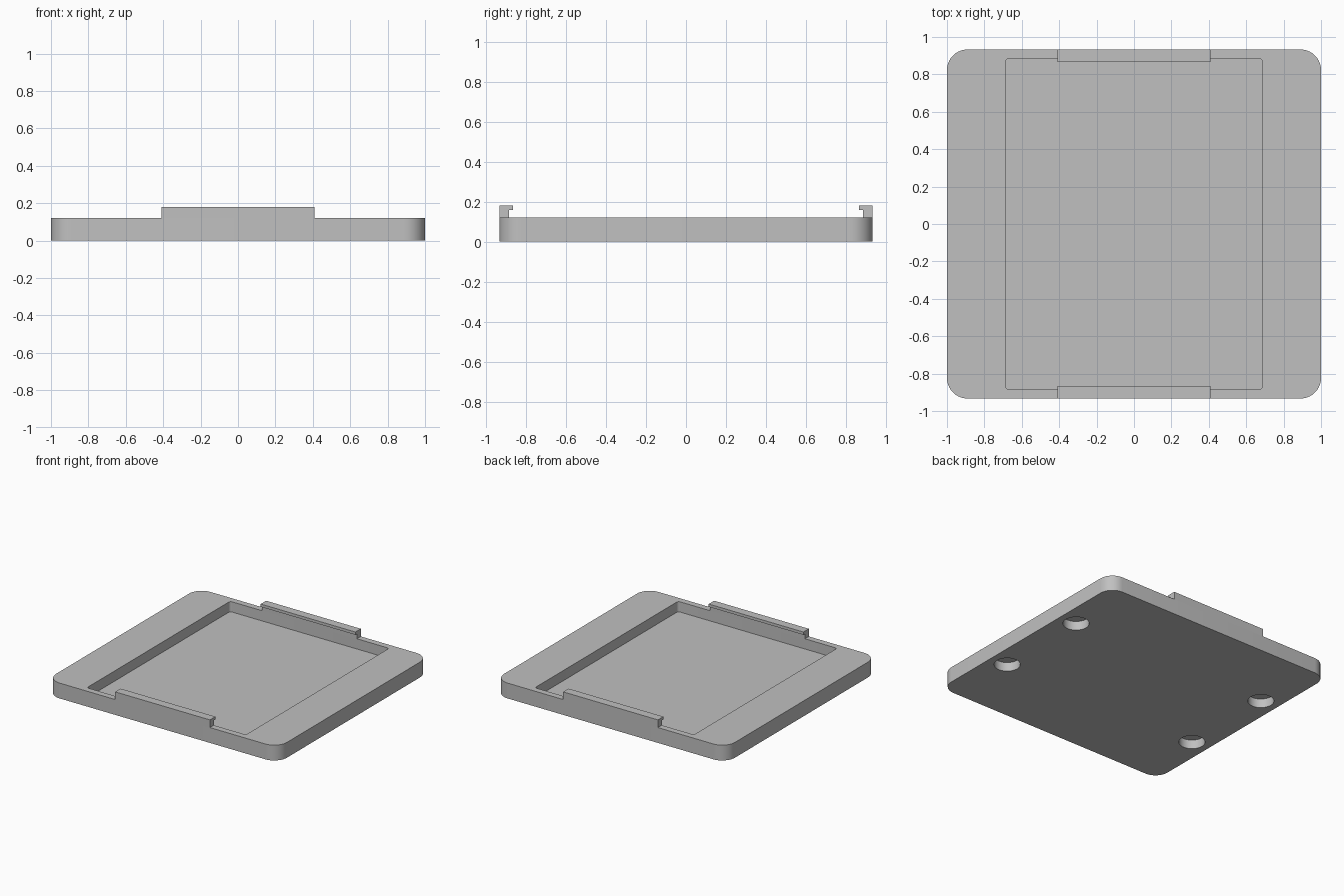
import bpy
import bmesh
from math import cos, sin, pi, radians

if "Cube" in bpy.data.objects:
    bpy.data.objects.remove(bpy.data.objects["Cube"])

HALF_X, HALF_Y, HEIGHT = 1.0, 0.933, 0.12
POCKET_X, POCKET_Y, FLOOR = 0.688, 0.885, 0.04
CLIP_X, CLIP_TOP = 0.41, 0.18

grey = bpy.data.materials.new("plain grey")
grey.use_nodes = True
colour = (0.53, 0.53, 0.53, 1)
grey.diffuse_color = colour
grey.node_tree.nodes["Principled BSDF"].inputs["Base Color"].default_value = colour


def prism(name, base, shift):
    """Extrude a closed outline of 3D points along shift."""
    bm = bmesh.new()
    face = bm.faces.new([bm.verts.new(p) for p in base])
    grown = bmesh.ops.extrude_face_region(bm, geom=[face])["geom"]
    top = [v for v in grown if isinstance(v, bmesh.types.BMVert)]
    bmesh.ops.translate(bm, verts=top, vec=shift)
    bmesh.ops.recalc_face_normals(bm, faces=bm.faces)
    mesh = bpy.data.meshes.new(name)
    bm.to_mesh(mesh)
    bm.free()
    mesh.materials.append(grey)
    obj = bpy.data.objects.new(name, mesh)
    bpy.context.collection.objects.link(obj)
    return obj


def rounded(hx, hy, r, z, cx=0, cy=0, steps=10):
    """Outline of a rounded rectangle at height z."""
    points = []
    for quarter, (sx, sy) in enumerate([(1, 1), (-1, 1), (-1, -1), (1, -1)]):
        for i in range(steps + 1):
            a = (quarter + i / steps) * pi / 2
            points.append((cx + sx * (hx - r) + r * cos(a),
                           cy + sy * (hy - r) + r * sin(a), z))
    return points


def circle(cx, cy, r, z, steps=40):
    return [(cx + r * cos(2 * pi * i / steps), cy + r * sin(2 * pi * i / steps), z)
            for i in range(steps)]


def cut(target, cutter):
    cutter.hide_render = True
    mod = target.modifiers.new("cut", "BOOLEAN")
    mod.operation = "DIFFERENCE"
    mod.solver = "EXACT"
    mod.object = cutter
    bpy.context.view_layer.objects.active = target
    bpy.ops.object.modifier_apply(modifier=mod.name)
    bpy.data.objects.remove(cutter)


# Tray body with rounded corners
tray = prism("tray", rounded(HALF_X, HALF_Y, 0.11, 0), (0, 0, HEIGHT))

# Rectangular pocket open at the top
cut(tray, prism("pocket_cutter", rounded(POCKET_X, POCKET_Y, 0.02, FLOOR, steps=5),
                (0, 0, 0.2)))

# Four blind round holes in the underside
for sx in (-1, 1):
    for sy in (-1, 1):
        cut(tray, prism("hole_cutter", circle(sx * 0.855, sy * 0.38, 0.093, -0.05),
                        (0, 0, 0.12)))

# Hooked retaining clips along the front and back rims
profile = [(HALF_Y, HEIGHT), (HALF_Y, CLIP_TOP), (0.866, CLIP_TOP),
           (0.866, 0.158), (POCKET_Y, 0.158), (POCKET_Y, HEIGHT)]
for name, side in (("front_clip", -1), ("back_clip", 1)):
    prism(name, [(-CLIP_X, side * y, z) for y, z in profile], (2 * CLIP_X, 0, 0))

# Smooth the rounded walls while keeping hard edges
bpy.ops.object.select_all(action="DESELECT")
tray.select_set(True)
bpy.context.view_layer.objects.active = tray
bpy.ops.object.shade_smooth_by_angle(angle=radians(30))
